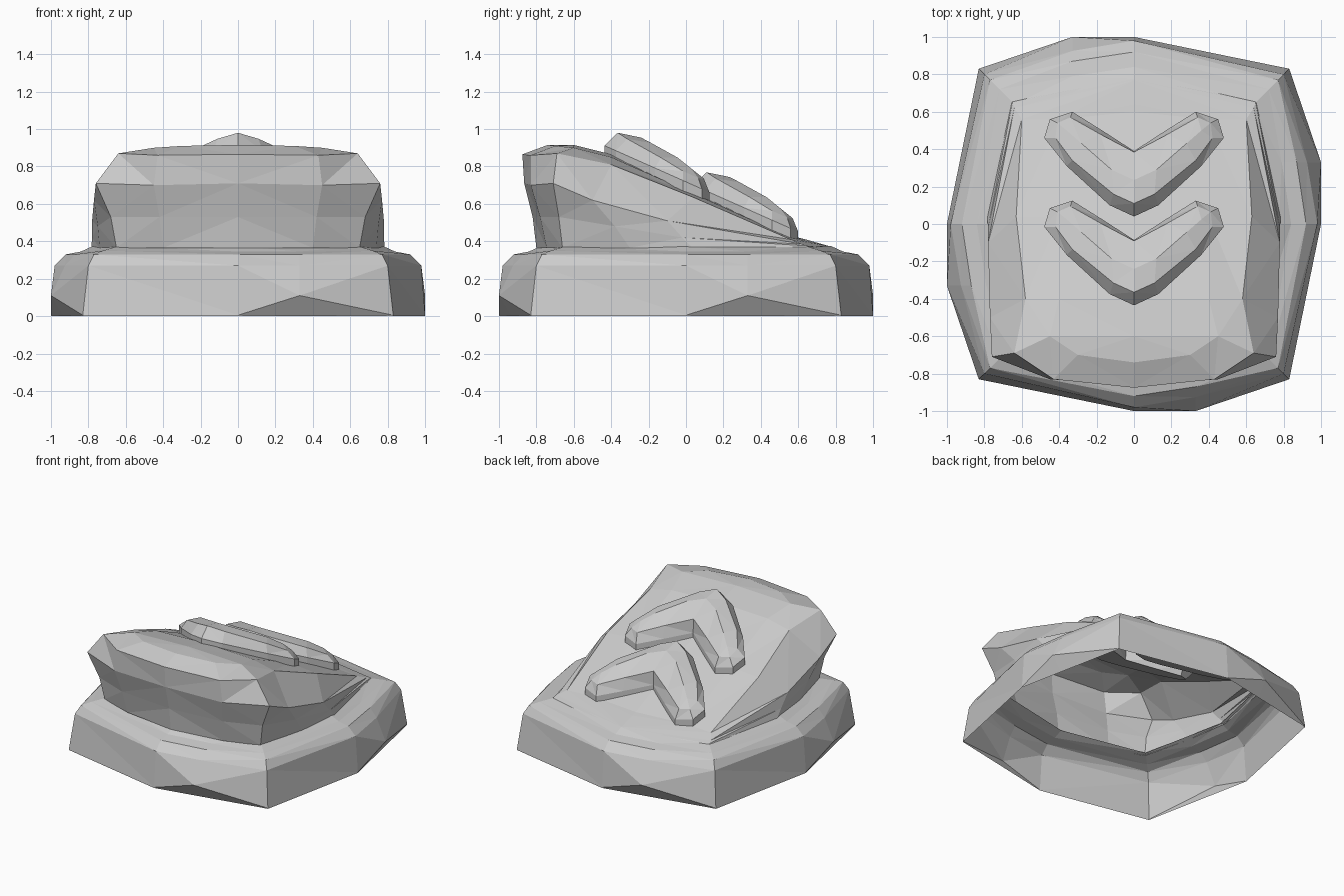
import bpy, bmesh

if "Cube" in bpy.data.objects:
    bpy.data.objects.remove(bpy.data.objects["Cube"])


def make_object(name, verts, faces, mirror=False):
    bm = bmesh.new()
    vs = [bm.verts.new(v) for v in verts]
    for f in faces:
        bm.faces.new([vs[i] for i in f])
    if mirror:
        geom = bm.verts[:] + bm.edges[:] + bm.faces[:]
        dup = bmesh.ops.duplicate(bm, geom=geom)["geom"]
        for v in dup:
            if isinstance(v, bmesh.types.BMVert):
                v.co.x *= -1
        new_faces = [f for f in dup if isinstance(f, bmesh.types.BMFace)]
        bmesh.ops.reverse_faces(bm, faces=new_faces)
    bmesh.ops.remove_doubles(bm, verts=bm.verts[:], dist=0.0005)
    bmesh.ops.triangulate(bm, faces=bm.faces[:])
    bmesh.ops.recalc_face_normals(bm, faces=bm.faces[:])
    me = bpy.data.meshes.new(name)
    bm.to_mesh(me)
    bm.free()
    ob = bpy.data.objects.new(name, me)
    bpy.context.collection.objects.link(ob)
    return ob


def loft(rings, closed):
    n = len(rings[0])
    verts = [p for r in rings for p in r]
    faces = []
    for k in range(len(rings) - 1):
        for i in range(n if closed else n - 1):
            j = (i + 1) % n
            faces.append((k * n + i, k * n + j, (k + 1) * n + j, (k + 1) * n + i))
    return verts, faces


# Base plinth: one chipped side turned four times
side_rows = [
    [(0, -1, 0), (.33, -.932, 0), (.83, -.83, 0)],
    [(0, -1, .005), (.33, -1, .11), (.83, -.83, .005)],
    [(0, -.98, .27), (.33, -.925, .27), (.80, -.80, .27)],
    [(0, -.92, .33), (.33, -.87, .33), (.77, -.77, .33)],
    [(0, -.84, .345), (.33, -.79, .345), (.72, -.72, .35)],
    [(0, -.775, .375), (.33, -.705, .375), (.64, -.64, .375)],
]
rings = []
for row in side_rows:
    ring, pts = [], row
    for _ in range(4):
        ring += pts
        pts = [(-y, x, z) for x, y, z in pts]
    rings.append(ring)
make_object("stone_base", *loft(rings, True))

# Sloped block: half rings from foot to centre line, mirrored
half = [
    [(0, -.80, .365), (.4, -.745, .365), (.65, -.66, .365), (.74, -.3, .365),
     (.785, .04, .36), (.66, .66, .36), (0, .80, .355)],
    [(0, -.82, .53), (.42, -.78, .53), (.68, -.68, .53), (.75, -.38, .48),
     (.78, -.02, .42), (.65, .65, .375), (0, .79, .362)],
    [(0, -.865, .71), (.45, -.83, .70), (.76, -.71, .71), (.77, -.5, .62),
     (.78, -.1, .51), (.64, .62, .385), (0, .785, .368)],
    [(0, -.875, .865), (.43, -.83, .86), (.64, -.69, .87), (.58, -.4, .81),
     (.63, .04, .635), (.60, .56, .41), (0, .77, .373)],
    [(0, -.74, .915), (.3, -.7, .91), (.45, -.6, .9), (.4, -.4, .85),
     (.4, .04, .655), (.4, .56, .42), (0, .64, .41)],
    [(0, -.74, .915), (0, -.7, .915), (0, -.6, .915), (0, -.4, .865),
     (0, .04, .665), (0, .6, .42), (0, .64, .41)],
]
make_object("sloped_block", *loft(half, False), mirror=True)

# Two raised chevrons sunk into the slope, rounded up to a ridge
outline = [(0, .04), (.13, .10), (.36, .31), (.48, .46),
           (.45, .56), (.33, .60), (.17, .50), (0, .39)]
crown = [(0, .11), (.11, .16), (.33, .34), (.42, .46),
         (.41, .54), (.34, .57), (.18, .48), (0, .385)]
crown_lift = [.14, .13, .11, .09, .09, .10, .12, .14]
ridge = [(0, .235), (.12, .29), (.28, .43), (.36, .50)]
ridge_lift = [.17, .165, .15, .125]


def slope(y):
    return .66 - .445 * (y - .04)


def chevron(name, dy):
    def on_slope(pts, lifts):
        return [(x, y + dy, slope(y + dy) + h) for (x, y), h in zip(pts, lifts)]
    top = on_slope(ridge, ridge_lift)
    verts, faces = loft([on_slope(outline, [-.03] * 8),
                         on_slope(outline, [.04] * 8),
                         on_slope(crown, crown_lift),
                         top + top[::-1]], False)
    # arm end closes to a triangle
    faces = [f if f[2] != 28 else (f[0], f[1], f[3]) for f in faces]
    # underside, tapering to a lower outline and closed
    n = len(verts)
    verts += on_slope(crown, [-.09] * 8)
    faces += [(i + 1, i, n + i, n + i + 1) for i in range(7)]
    faces += [(n + i, n + i + 1, n + 6 - i, n + 7 - i) for i in range(3)]
    make_object(name, verts, faces, mirror=True)


chevron("lower_chevron", 0)
chevron("upper_chevron", -.475)
